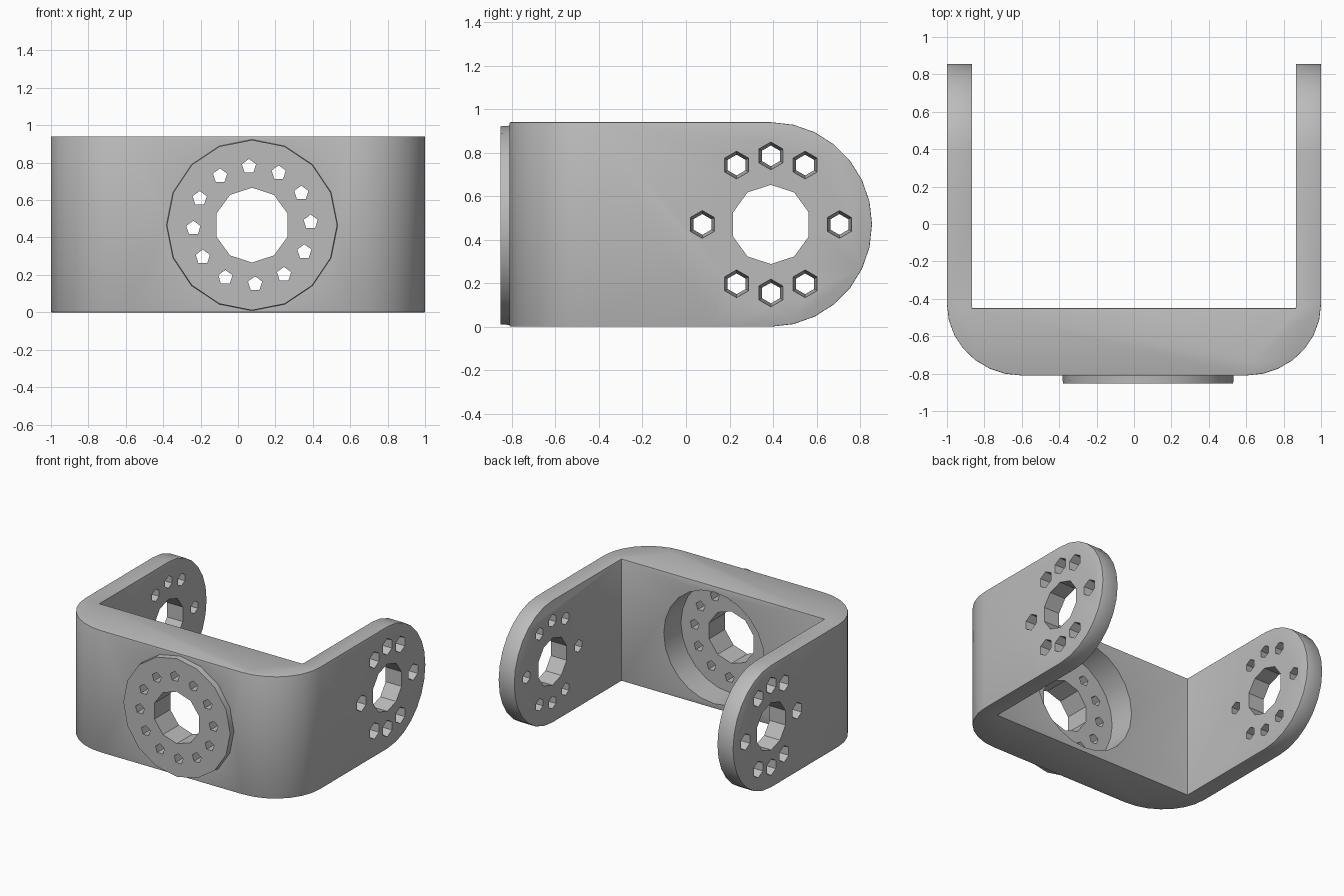
import bpy, bmesh, math
from mathutils import Matrix, Vector

cube = bpy.data.objects.get("Cube")
if cube:
    bpy.data.objects.remove(cube, do_unlink=True)

grey = bpy.data.materials.new("plain grey")
grey.use_nodes = True
COLOUR = (0.5, 0.5, 0.5, 1)
grey.diffuse_color = COLOUR
grey.node_tree.nodes["Principled BSDF"].inputs["Base Color"].default_value = COLOUR


def make_object(name, bm):
    bmesh.ops.recalc_face_normals(bm, faces=bm.faces)
    mesh = bpy.data.meshes.new(name)
    bm.to_mesh(mesh)
    bm.free()
    mesh.materials.append(grey)
    obj = bpy.data.objects.new(name, mesh)
    bpy.context.collection.objects.link(obj)
    return obj


def prism(name, points, offset):
    """Extrude a closed outline along an offset."""
    bm = bmesh.new()
    face = bm.faces.new([bm.verts.new(p) for p in points])
    out = bmesh.ops.extrude_face_region(bm, geom=[face])
    moved = [v for v in out["geom"] if isinstance(v, bmesh.types.BMVert)]
    bmesh.ops.translate(bm, verts=moved, vec=offset)
    return make_object(name, bm)


def add_cone(bm, start, end, r1, r2, sides):
    """Add a closed cone or cylinder running from start to end."""
    start, end = Vector(start), Vector(end)
    axis = end - start
    turn = axis.to_track_quat('Z', 'Y').to_matrix().to_4x4()
    bmesh.ops.create_cone(bm, cap_ends=True, segments=sides, radius1=r1, radius2=r2,
                          depth=axis.length,
                          matrix=Matrix.Translation((start + end) / 2) @ turn)


def cone(name, *args):
    bm = bmesh.new()
    add_cone(bm, *args)
    return make_object(name, bm)


def apply_modifiers(obj):
    graph = bpy.context.evaluated_depsgraph_get()
    mesh = bpy.data.meshes.new_from_object(obj.evaluated_get(graph))
    obj.modifiers.clear()
    obj.data = mesh


def combine(obj, tool, operation):
    mod = obj.modifiers.new(operation.lower(), 'BOOLEAN')
    mod.operation, mod.object, mod.solver = operation, tool, 'EXACT'
    apply_modifiers(obj)
    bpy.data.objects.remove(tool, do_unlink=True)


HEIGHT, MID = 0.94, 0.47
INNER_X, INNER_Y, FRONT_Y, BACK_Y = 0.865, -0.45, -0.81, 0.855
LEG_Y = 0.39

# U-shaped strap seen from above, with rounded outer corners
half = [(INNER_X, INNER_Y), (INNER_X, BACK_Y), (1, BACK_Y)]
for i in range(8):
    a = math.pi / 2 * i / 7
    half.append((0.6 + 0.4 * math.cos(a), -0.43 + (FRONT_Y + 0.43) * math.sin(a)))
outline = half + [(-x, y) for x, y in reversed(half)]
bracket = prism("bracket", [(x, y, 0) for x, y in outline], (0, 0, HEIGHT))

# Round the free ends of both legs
side = [(-1.2, -0.1), (LEG_Y, -0.1), (LEG_Y, 0)]
side = [(-1.2, 0)]
for i in range(15):
    a = -math.pi / 2 + math.pi * i / 14
    side.append((LEG_Y + (BACK_Y - LEG_Y) * math.cos(a), MID + MID * math.sin(a)))
side.append((-1.2, HEIGHT))
combine(bracket, prism("leg_shape", [(-1.5, y, z) for y, z in side], (3, 0, 0)), 'INTERSECT')

# Soften the outer rims
bevel = bracket.modifiers.new("rim", 'BEVEL')
bevel.width, bevel.segments = 0.022, 2
bevel.limit_method, bevel.angle_limit = 'ANGLE', math.radians(50)
apply_modifiers(bracket)

# Raised round mounting face and the pocket behind it
HUB_X, HUB_Z, FLOOR_Y = 0.075, 0.466, -0.66
combine(bracket, cone("mounting_face", (HUB_X, -0.75, HUB_Z), (HUB_X, -0.853, HUB_Z),
                      0.462, 0.455, 16), 'UNION')
combine(bracket, cone("pocket", (HUB_X, -0.3, HUB_Z), (HUB_X, FLOOR_Y, HUB_Z),
                      0.43, 0.43, 24), 'DIFFERENCE')

# Holes through the mounting face
bm = bmesh.new()
add_cone(bm, (HUB_X, -0.3, HUB_Z), (HUB_X, -1, HUB_Z), 0.2, 0.2, 10)
for i in range(12):
    a = math.radians(93 + 30 * i)
    x, z = HUB_X + 0.314 * math.cos(a), HUB_Z + 0.314 * math.sin(a)
    add_cone(bm, (x, -0.5, z), (x, -1, z), 0.04, 0.04, 5)
combine(bracket, make_object("hub_holes", bm), 'DIFFERENCE')

# Holes through both legs, the small ones flared to the outside
bm = bmesh.new()
for s in (-1, 1):
    add_cone(bm, (s * 0.8, LEG_Y, MID), (s * 1.1, LEG_Y, MID), 0.182, 0.182, 10)
    for angle in (0, 60, 90, 120, 180, 240, 270, 300):
        a = math.radians(angle)
        y, z = LEG_Y + 0.315 * math.cos(a), MID + 0.315 * math.sin(a)
        add_cone(bm, (s * 0.8, y, z), (s * 1.02, y, z), 0.04, 0.066, 6)
combine(bracket, make_object("leg_holes", bm), 'DIFFERENCE')

# Smooth the bends, keep the edges crisp
bpy.ops.object.select_all(action='DESELECT')
bracket.select_set(True)
bpy.context.view_layer.objects.active = bracket
bpy.ops.object.shade_smooth_by_angle(angle=math.radians(25))
